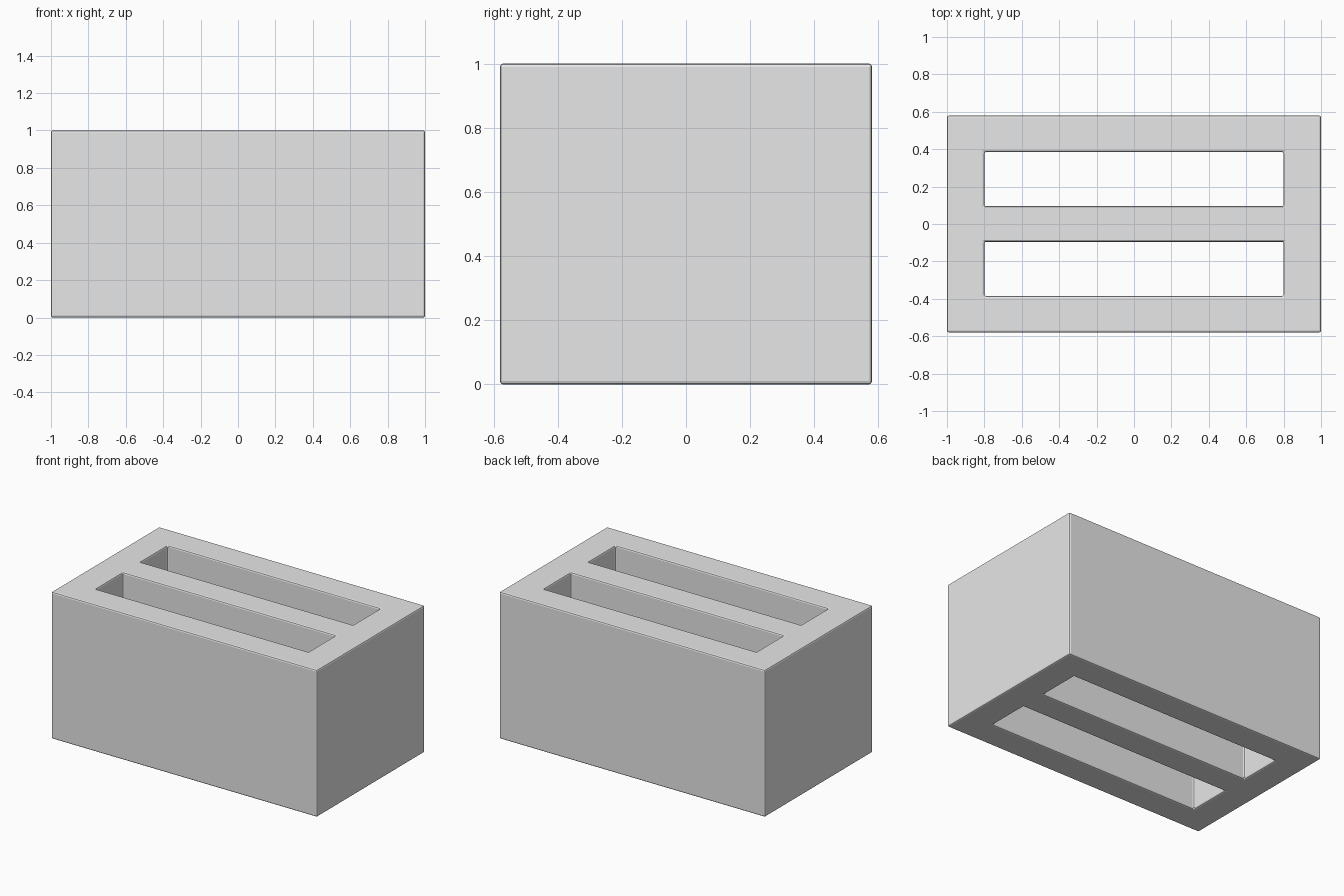
import bpy, bmesh, math

cube = bpy.data.objects.get("Cube")
if cube:
    bpy.data.objects.remove(cube, do_unlink=True)

# Material
grey = bpy.data.materials.new("light_grey")
grey.use_nodes = True
colour = (0.8, 0.8, 0.8, 1)
grey.diffuse_color = colour
grey.node_tree.nodes["Principled BSDF"].inputs["Base Color"].default_value = colour

# Plan of the block: a grid of cells with the two slots left open
xs = [-1, -0.8, 0.8, 1]
ys = [-0.58, -0.385, -0.095, 0.095, 0.385, 0.58]
slots = {(1, 1), (1, 3)}
bm = bmesh.new()
grid = [[bm.verts.new((x, y, 0)) for y in ys] for x in xs]
for i in range(len(xs) - 1):
    for j in range(len(ys) - 1):
        if (i, j) not in slots:
            bm.faces.new((grid[i][j], grid[i + 1][j], grid[i + 1][j + 1], grid[i][j + 1]))

# Raise the plan to full height
raised = bmesh.ops.extrude_face_region(bm, geom=bm.faces[:], use_keep_orig=True)["geom"]
bmesh.ops.translate(bm, vec=(0, 0, 1), verts=[v for v in raised if isinstance(v, bmesh.types.BMVert)])
bmesh.ops.recalc_face_normals(bm, faces=bm.faces[:])

mesh = bpy.data.meshes.new("slotted_block")
bm.to_mesh(mesh)
bm.free()
mesh.materials.append(grey)
block = bpy.data.objects.new("slotted_block", mesh)
bpy.context.collection.objects.link(block)

# Fine rounded edges
bevel = block.modifiers.new("rounded_edges", 'BEVEL')
bevel.width = 0.01
bevel.segments = 2
bevel.limit_method = 'ANGLE'
bevel.angle_limit = math.radians(40)
